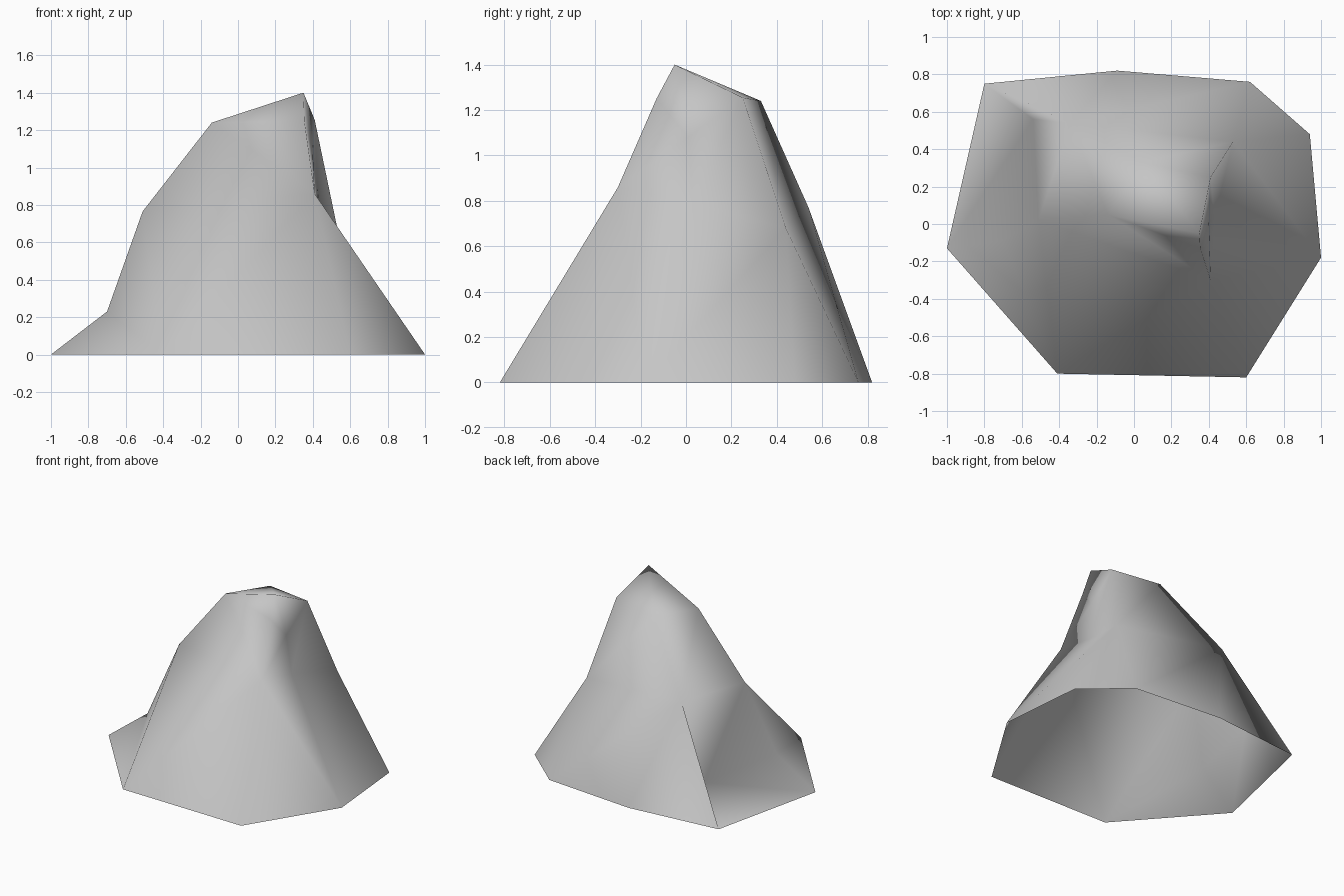
import bpy
import bmesh

default_cube = bpy.data.objects.get("Cube")
if default_cube:
    bpy.data.objects.remove(default_cube, do_unlink=True)

# Single stone colour
stone_grey = bpy.data.materials.new("stone_grey")
stone_grey.use_nodes = True
colour = (0.56, 0.56, 0.56, 1)
stone_grey.diffuse_color = colour
stone_grey.node_tree.nodes["Principled BSDF"].inputs["Base Color"].default_value = colour

bm = bmesh.new()


def corner(x, y, z=0):
    return bm.verts.new((x, y, z))


def fan(hub, *rim):
    """Triangles from one corner to each pair of neighbours along a rim."""
    for a, b in zip(rim, rim[1:]):
        bm.faces.new((hub, a, b)).smooth = True


# Ground outline
ground_back_right = corner(-0.80, 0.75)
ground_back = corner(-0.09, 0.82)
ground_back_left = corner(0.62, 0.76)
ground_left_rear = corner(0.94, 0.48)
ground_left = corner(1.0, -0.18)
ground_front_left = corner(0.60, -0.82)
ground_front_right = corner(-0.41, -0.80)
ground_right = corner(-1.0, -0.13)

# Low ledge on the right
ledge_front = corner(-0.70, -0.09, 0.23)
ledge_back = corner(-0.54, 0.56, 0.215)

# Shoulders halfway up
shoulder_front = corner(0.41, -0.30, 0.86)
shoulder_left = corner(0.53, 0.44, 0.68)
shoulder_back = corner(-0.34, 0.54, 0.77)
shoulder_right = corner(-0.51, 0.02, 0.765)

# Hollow in the left side
hollow_low = corner(0.43, 0.03, 0.79)
hollow_high = corner(0.40, 0.01, 1.08)

# Sloping summit
top_right = corner(-0.14, 0.05, 1.24)
top_front = corner(0.355, -0.13, 1.25)
top_left = corner(0.41, 0.25, 1.255)
top_back = corner(0.04, 0.33, 1.24)
peak = corner(0.35, -0.05, 1.40)

# Front face
fan(shoulder_front, top_front, top_right, shoulder_right,
    ground_front_right, ground_front_left, ground_left)
# Left side and its hollow
fan(hollow_low, hollow_high, shoulder_front, ground_left,
    shoulder_left, top_left, hollow_high)
fan(hollow_high, top_left, peak, top_front, shoulder_front)
fan(shoulder_left, ground_left, ground_left_rear, ground_back_left,
    shoulder_back, top_back, top_left)
# Back
fan(shoulder_back, ground_back_left, ground_back, ground_back_right,
    ledge_back, shoulder_right, top_right, top_back)
# Right side and ledge
fan(ledge_front, ground_front_right, shoulder_right, ledge_back,
    ground_right, ground_front_right)
fan(ground_right, ledge_back, ground_back_right)
# Summit
fan(peak, top_left, top_back, top_right, top_front)

# The underside stays open
bmesh.ops.recalc_face_normals(bm, faces=bm.faces[:])
mesh = bpy.data.meshes.new("rock")
bm.to_mesh(mesh)
bm.free()
mesh.materials.append(stone_grey)
rock = bpy.data.objects.new("rock", mesh)
bpy.context.collection.objects.link(rock)
